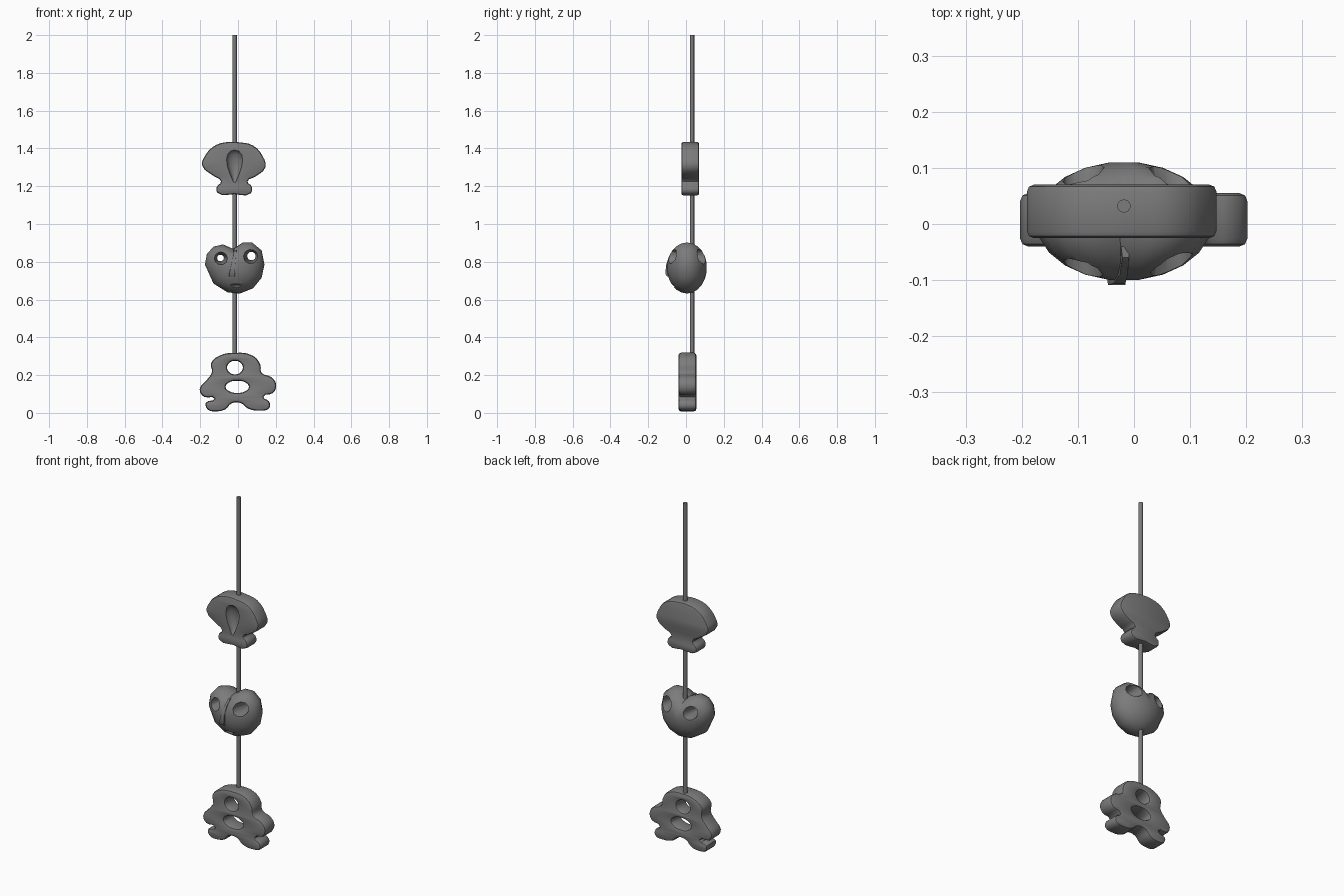
import bpy, bmesh
from math import sin, cos, pi, radians
from mathutils import Vector

if "Cube" in bpy.data.objects:
    bpy.data.objects.remove(bpy.data.objects["Cube"])


def material(name, v):
    m = bpy.data.materials.new(name)
    m.use_nodes = True
    m.diffuse_color = (v, v, v, 1)
    m.node_tree.nodes["Principled BSDF"].inputs["Base Color"].default_value = (v, v, v, 1)
    return m


GREY = material("charcoal grey", 0.2)


def activate(ob):
    bpy.ops.object.select_all(action='DESELECT')
    ob.select_set(True)
    bpy.context.view_layer.objects.active = ob


def finish(ob, angle=40):
    activate(ob)
    ob.data.materials.clear()
    ob.data.materials.append(GREY)
    bpy.ops.object.shade_smooth_by_angle(angle=radians(angle))


def loft(name, rings):
    """Closed skin through rings that share a point count."""
    bm = bmesh.new()
    loops = [[bm.verts.new(p) for p in r] for r in rings]
    n = len(loops[0])
    for a, b in zip(loops, loops[1:]):
        for i in range(n):
            j = (i + 1) % n
            bm.faces.new((a[i], a[j], b[j], b[i]))
    bm.faces.new(loops[0])
    bm.faces.new(loops[-1])
    bmesh.ops.recalc_face_normals(bm, faces=bm.faces)
    me = bpy.data.meshes.new(name)
    bm.to_mesh(me)
    bm.free()
    ob = bpy.data.objects.new(name, me)
    bpy.context.collection.objects.link(ob)
    return ob


def ring(x, y, z, r, n=10):
    return [(x + r * cos(2 * pi * i / n), y, z + r * sin(2 * pi * i / n)) for i in range(n)]


def ellipsoid(name, centre, size, taper=0.0):
    bpy.ops.mesh.primitive_uv_sphere_add(segments=12, ring_count=8)
    ob = bpy.context.object
    ob.name = name
    for v in ob.data.vertices:
        k = 1 + taper * (v.co.z - 1) / 2
        p = Vector((v.co.x * k, v.co.y, v.co.z))
        v.co = Vector([c + s * q for c, s, q in zip(centre, size, p)])
    return ob


def cut(ob, cutter):
    cutter.hide_render = True
    mod = ob.modifiers.new("cut", 'BOOLEAN')
    mod.operation = 'DIFFERENCE'
    mod.solver = 'EXACT'
    mod.object = cutter
    activate(ob)
    bpy.ops.object.modifier_apply(modifier=mod.name)
    bpy.data.objects.remove(cutter)


def plaque(name, outlines, y0, y1, bevel):
    """Rounded flat charm; outlines after the first are holes."""
    cu = bpy.data.curves.new(name, 'CURVE')
    cu.dimensions = '2D'
    cu.fill_mode = 'BOTH'
    cu.resolution_u = 3
    cu.extrude = (y1 - y0) / 2 - bevel
    cu.bevel_depth = bevel
    cu.bevel_resolution = 1
    cu.offset = -bevel
    for pts in outlines:
        s = cu.splines.new('BEZIER')
        s.bezier_points.add(len(pts) - 1)
        s.use_cyclic_u = True
        for bp, (x, z) in zip(s.bezier_points, pts):
            bp.co = (x, z, 0)
            bp.handle_left_type = bp.handle_right_type = 'AUTO'
    ob = bpy.data.objects.new(name, cu)
    bpy.context.collection.objects.link(ob)
    ob.rotation_euler.x = pi / 2
    ob.location.y = (y0 + y1) / 2
    activate(ob)
    bpy.ops.object.convert(target='MESH')
    ob = bpy.context.object
    bpy.ops.object.transform_apply(location=True, rotation=True, scale=True)
    # close the seams between caps and rims
    bm = bmesh.new()
    bm.from_mesh(ob.data)
    bmesh.ops.remove_doubles(bm, verts=bm.verts, dist=0.0005)
    bmesh.ops.recalc_face_normals(bm, faces=bm.faces)
    bm.to_mesh(ob.data)
    bm.free()
    return ob


def oval(x, z, rx, rz, n=8):
    return [(x + rx * cos(2 * pi * i / n), z + rz * sin(2 * pi * i / n)) for i in range(n)]


# hanging rod
bpy.ops.mesh.primitive_cylinder_add(vertices=10, radius=0.012, depth=1.71,
                                    location=(-0.018, 0.032, 1.145))
rod = bpy.context.object
rod.name = "rod"
finish(rod)

# shell charm with a teardrop hollow in front
shell_outline = [(-.19, 1.31), (-.175, 1.36), (-.13, 1.41), (-.07, 1.432), (.01, 1.432),
                 (.08, 1.415), (.13, 1.36), (.145, 1.30), (.09, 1.25), (.05, 1.225),
                 (.072, 1.20), (.068, 1.163), (-.02, 1.158), (-.108, 1.165),
                 (-.112, 1.197), (-.09, 1.225), (-.13, 1.255)]
shell = plaque("shell_charm", [shell_outline], -.025, .07, .012)
cut(shell, ellipsoid("hollow_cutter", (-.018, -.028, 1.305), (.062, .036, .088), .75))
finish(shell)

# heart-shaped head
head_outline = [(-.175, .785), (-.165, .84), (-.13, .88), (-.08, .892), (-.025, .868),
                (.025, .902), (.075, .902), (.125, .86), (.14, .785), (.125, .715),
                (.08, .66), (.01, .632), (-.055, .638), (-.13, .685)]
cx, cz = -.018, .77
rings = []
for k in range(-5, 6):
    t = radians(16 * k)
    rings.append([(cx + (x - cx) * cos(t), .005 + .106 * sin(t), cz + (z - cz) * cos(t))
                  for x, z in head_outline])
head = loft("head", rings)

# eye holes flare out at both sides
for x, z, r in ((-.093, .82, .018), (.071, .83, .023)):
    cut(head, loft("eye_cutter", [ring(x, -.13, z, r + .028), ring(x, 0, z, r),
                                  ring(x, .13, z, r + .028)]))
cut(head, ellipsoid("mouth_cutter", (-.01, -.08, .672), (.04, .025, .012)))
finish(head)

# nose ridge
nose = loft("nose", [[(x - w, -.04, z), (x - w * .7, y, z), (x + w * .7, y, z), (x + w, -.04, z)]
                     for x, z, w, y in ((-.032, .722, .02, -.1), (-.031, .735, .022, -.109),
                                        (-.026, .78, .015, -.106), (-.018, .83, .01, -.09),
                                        (-.015, .862, .008, -.06))])
finish(nose)

# openwork base charm
base_outline = [(-.02, .318), (-.1, .302), (-.143, .262), (-.138, .215), (-.165, .175),
                (-.203, .125), (-.18, .085), (-.125, .075), (-.17, .055), (-.16, .018),
                (-.115, .008), (-.065, .02), (-.035, .05), (.015, .052), (.055, .022),
                (.12, .012), (.165, .025), (.165, .06), (.135, .085), (.185, .105),
                (.202, .15), (.175, .19), (.125, .212), (.118, .255), (.08, .302)]
base = plaque("base_charm", [base_outline, oval(-.016, .24, .042, .036),
                             oval(-.004, .138, .062, .032)], -.04, .055, .014)
finish(base)
